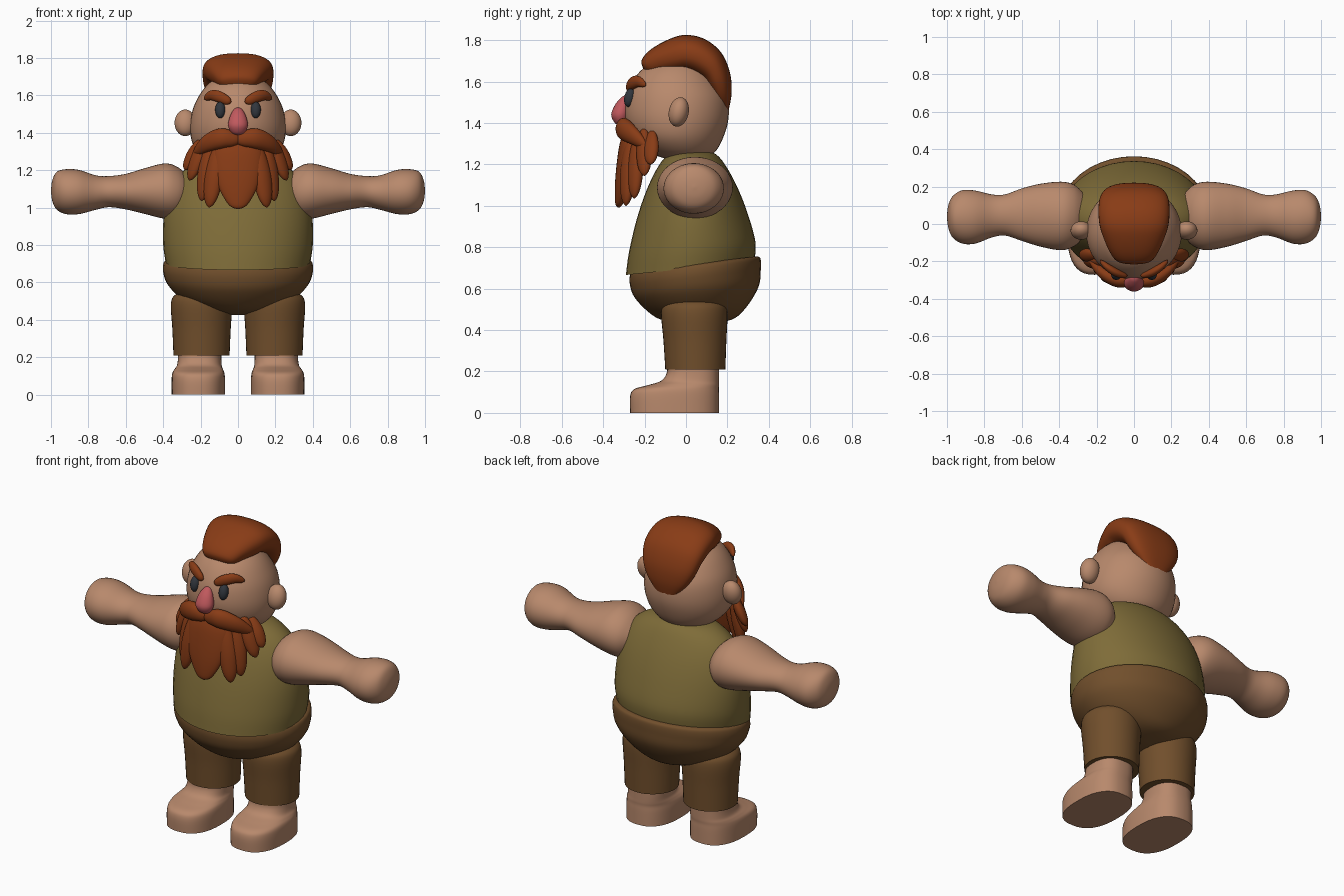
import bpy
import bmesh
from math import cos, sin, pi, radians, copysign
from mathutils import Vector, Matrix

default_cube = bpy.data.objects.get("Cube")
if default_cube:
    bpy.data.objects.remove(default_cube, do_unlink=True)

SEGMENTS = 40


def make_material(name, red, green, blue):
    material = bpy.data.materials.new(name)
    material.use_nodes = True
    color = (red, green, blue, 1)
    material.diffuse_color = color
    material.node_tree.nodes["Principled BSDF"].inputs["Base Color"].default_value = color
    return material


skin = make_material("skin", .48, .25, .15)
ginger = make_material("ginger hair", .25, .045, .008)
olive = make_material("olive shirt", .21, .15, .04)
brown = make_material("brown trousers", .165, .078, .025)
pink = make_material("pink nose", .53, .1, .11)
slate = make_material("slate eyes", .03, .036, .046)


def finish(name, bm, material, mirror):
    """Turn a bmesh into a smooth object, mirrored across x when paired."""
    bmesh.ops.recalc_face_normals(bm, faces=bm.faces)
    mesh = bpy.data.meshes.new(name)
    bm.to_mesh(mesh)
    bm.free()
    mesh.materials.append(material)
    mesh.shade_smooth()
    mesh.set_sharp_from_angle(angle=radians(45))
    obj = bpy.data.objects.new(name, mesh)
    bpy.context.collection.objects.link(obj)
    if mirror:
        modifier = obj.modifiers.new("Mirror", "MIRROR")
        modifier.use_mirror_merge = False
    return obj


def resample(rows, steps=5):
    """Catmull-Rom interpolation of every column in a list of rows."""
    result = []
    for i in range(len(rows) - 1):
        quad = [rows[max(i - 1, 0)], rows[i], rows[i + 1], rows[min(i + 2, len(rows) - 1)]]
        for s in range(steps):
            t = s / steps
            result.append([
                b + t * ((c - a) + t * ((2*a - 5*b + 4*c - d) + t * (3*b - a - 3*c + d))) / 2
                for a, b, c, d in zip(*quad)])
    result.append(list(rows[-1]))
    return result


def ring(center, u, v, power=2):
    """Superellipse around a centre with half axes u and v."""
    points = []
    for i in range(SEGMENTS):
        angle = 2 * pi * i / SEGMENTS
        c, s = cos(angle), sin(angle)
        points.append(center + u * copysign(abs(c) ** (2 / power), c)
                      + v * copysign(abs(s) ** (2 / power), s))
    return points


def bridge(name, rings, material, mirror=False):
    """Join consecutive rings with quads and cap both ends."""
    bm = bmesh.new()
    loops = [[bm.verts.new(p) for p in points] for points in rings]
    for low, high in zip(loops, loops[1:]):
        for i in range(SEGMENTS):
            j = (i + 1) % SEGMENTS
            bm.faces.new((low[i], low[j], high[j], high[i]))
    bm.faces.new(loops[0])
    bm.faces.new(loops[-1])
    return finish(name, bm, material, mirror)


def loft_up(name, rows, material, mirror=False, power=2):
    """Rows: z, centre x, centre y, half width, half depth, slope along y."""
    rings = []
    for z, x, y, width, depth, slope in resample([(*r, 0)[:6] for r in rows]):
        rings.append(ring(Vector((x, y, z + y * slope)), Vector((width, 0, 0)),
                          Vector((0, depth, depth * slope)), power))
    return bridge(name, rings, material, mirror)


def tuft(name, rows, material, flatness=.7, mirror=True):
    """Tapered strand; rows: x, y, z, radius. Flattened against the head."""
    path = resample(rows)
    points = [Vector(row[:3]) for row in path]
    rings = []
    for i, point in enumerate(points):
        tangent = (points[min(i + 1, len(points) - 1)] - points[max(i - 1, 0)]).normalized()
        outward = Vector((point.x, point.y, 0))
        outward = (outward - tangent * outward.dot(tangent)).normalized()
        radius = path[i][3]
        rings.append(ring(point, tangent.cross(outward) * radius, outward * radius * flatness))
    return bridge(name, rings, material, mirror)


def ellipsoid(name, center, radii, material, tilt=0, mirror=True):
    bm = bmesh.new()
    matrix = (Matrix.Translation(center) @ Matrix.Rotation(radians(tilt), 4, "X")
              @ Matrix.Diagonal((*radii, 1)))
    bmesh.ops.create_uvsphere(bm, u_segments=32, v_segments=20, radius=1, matrix=matrix)
    return finish(name, bm, material, mirror)


# Shirt and trousers
loft_up("shirt", [
    (.695, 0, .02, .385, .31, .1), (.8, 0, .03, .4, .305, .08),
    (.95, 0, .03, .397, .267, .05), (1.08, 0, .03, .37, .22, .02),
    (1.18, 0, .03, .31, .17), (1.24, 0, .03, .22, .125),
    (1.262, 0, .03, .12, .08), (1.266, 0, .03, .01, .01)], olive)
loft_up("trouser_seat", [
    (.715, 0, .045, .375, .3, .12), (.7, 0, .045, .397, .315, .12),
    (.65, 0, .045, .4, .316, .11), (.58, 0, .05, .373, .3, .08),
    (.5, 0, .05, .29, .24, .03), (.45, 0, .05, .17, .17),
    (.425, 0, .05, .04, .04)], brown)
loft_up("trouser_legs", [
    (.21, .195, .045, .15, .145), (.35, .195, .043, .156, .152),
    (.48, .195, .04, .164, .16), (.53, .19, .04, .15, .145),
    (.56, .18, .04, .1, .1)], brown, mirror=True)

# Bare feet
loft_up("feet", [
    (0, .212, -.055, .143, .215), (.08, .212, -.055, .143, .215),
    (.115, .212, -.045, .139, .204), (.135, .21, -.01, .13, .17),
    (.155, .207, .02, .12, .14), (.19, .205, .033, .116, .127),
    (.23, .205, .035, .115, .125)], skin, mirror=True, power=2.5)

# Arms with rounded fists; rows: x, centre y, centre z, half depth, half height
arm_rows = [
    (.27, .045, 1.08, .12, .09), (.32, .045, 1.08, .165, .135),
    (.39, .043, 1.088, .183, .148), (.5, .047, 1.088, .168, .122),
    (.6, .05, 1.085, .14, .095), (.69, .048, 1.085, .11, .083),
    (.76, .043, 1.08, .115, .092), (.85, .037, 1.083, .142, .118),
    (.92, .038, 1.085, .142, .12), (.97, .038, 1.09, .11, .1),
    (.993, .04, 1.09, .06, .055), (1, .04, 1.09, .004, .004)]
bridge("arms", [ring(Vector((x, y, z)), Vector((0, depth, 0)), Vector((0, 0, height)))
                for x, y, z, depth, height in resample(arm_rows)], skin, mirror=True)

# Head, ears, nose and eyes
loft_up("head", [
    (1.22, 0, 0, .1, .08), (1.26, 0, -.02, .18, .16),
    (1.33, 0, -.04, .238, .22), (1.42, 0, -.045, .256, .25),
    (1.52, 0, -.045, .243, .245), (1.6, 0, -.05, .207, .208),
    (1.66, 0, -.05, .16, .16), (1.7, 0, -.04, .1, .1),
    (1.715, 0, -.04, .01, .01)], skin)
ellipsoid("ears", (.282, -.035, 1.453), (.057, .048, .072), skin, tilt=-12)
loft_up("nose", [
    (1.388, 0, -.315, .005, .005), (1.4, 0, -.316, .035, .028),
    (1.44, 0, -.317, .053, .044), (1.49, 0, -.305, .042, .036),
    (1.525, 0, -.29, .022, .02), (1.535, 0, -.285, .003, .003)], pink)
ellipsoid("eyes", (.095, -.272, 1.522), (.027, .026, .045), slate, tilt=-12)

# Swept back hair; rows: outer y, outer z, half width, half thickness
hair_rings = []
for y, z, width, thickness in resample([
        (-.2, 1.65, .05, .02), (-.215, 1.7, .1, .05), (-.17, 1.755, .135, .07),
        (-.08, 1.805, .168, .085), (0, 1.825, .185, .09), (.09, 1.805, .19, .09),
        (.17, 1.74, .185, .08), (.213, 1.64, .165, .065),
        (.22, 1.54, .125, .045), (.203, 1.45, .06, .02)]):
    radial = Vector((0, y, z - 1.47)).normalized()
    hair_rings.append(ring(Vector((0, y, z)) - radial * thickness,
                           Vector((width, 0, 0)), radial * thickness, 2.4))
bridge("hair", hair_rings, ginger)

# Eyebrows and moustache
tuft("eyebrows", [
    (.038, -.275, 1.562, .006), (.055, -.275, 1.57, .022), (.1, -.258, 1.592, .03),
    (.14, -.232, 1.6, .027), (.17, -.205, 1.587, .016), (.18, -.195, 1.58, .003)], ginger)
tuft("moustache", [
    (-.01, -.3, 1.36, .02), (.03, -.305, 1.365, .04), (.09, -.3, 1.37, .054),
    (.16, -.265, 1.345, .046), (.215, -.215, 1.305, .026),
    (.24, -.19, 1.28, .003)], ginger)

# Beard: broad central lock with overlapping side locks
loft_up("beard_center", [
    (.992, 0, -.325, .008, .006), (1.015, 0, -.322, .05, .02),
    (1.1, 0, -.308, .1, .035), (1.2, 0, -.29, .127, .045),
    (1.3, 0, -.265, .135, .055), (1.37, 0, -.255, .1, .04)], ginger)
taper = ((0, .2), (.07, .55), (.3, .9), (.55, 1), (.8, .8), (.94, .45), (1, .05))
locks = {
    "inner": ((.1, -.265, 1.34), (.155, -.29, 1), .052),
    "middle": ((.15, -.235, 1.34), (.195, -.25, 1.035), .046),
    "outer": ((.175, -.205, 1.37), (.26, -.2, 1.145), .043),
    "cheek": ((.2, -.165, 1.36), (.285, -.17, 1.2), .04),
}
for label, (root, tip, radius) in locks.items():
    root, tip = Vector(root), Vector(tip)
    tuft("beard_locks_" + label,
         [(*root.lerp(tip, t), radius * scale) for t, scale in taper], ginger)
